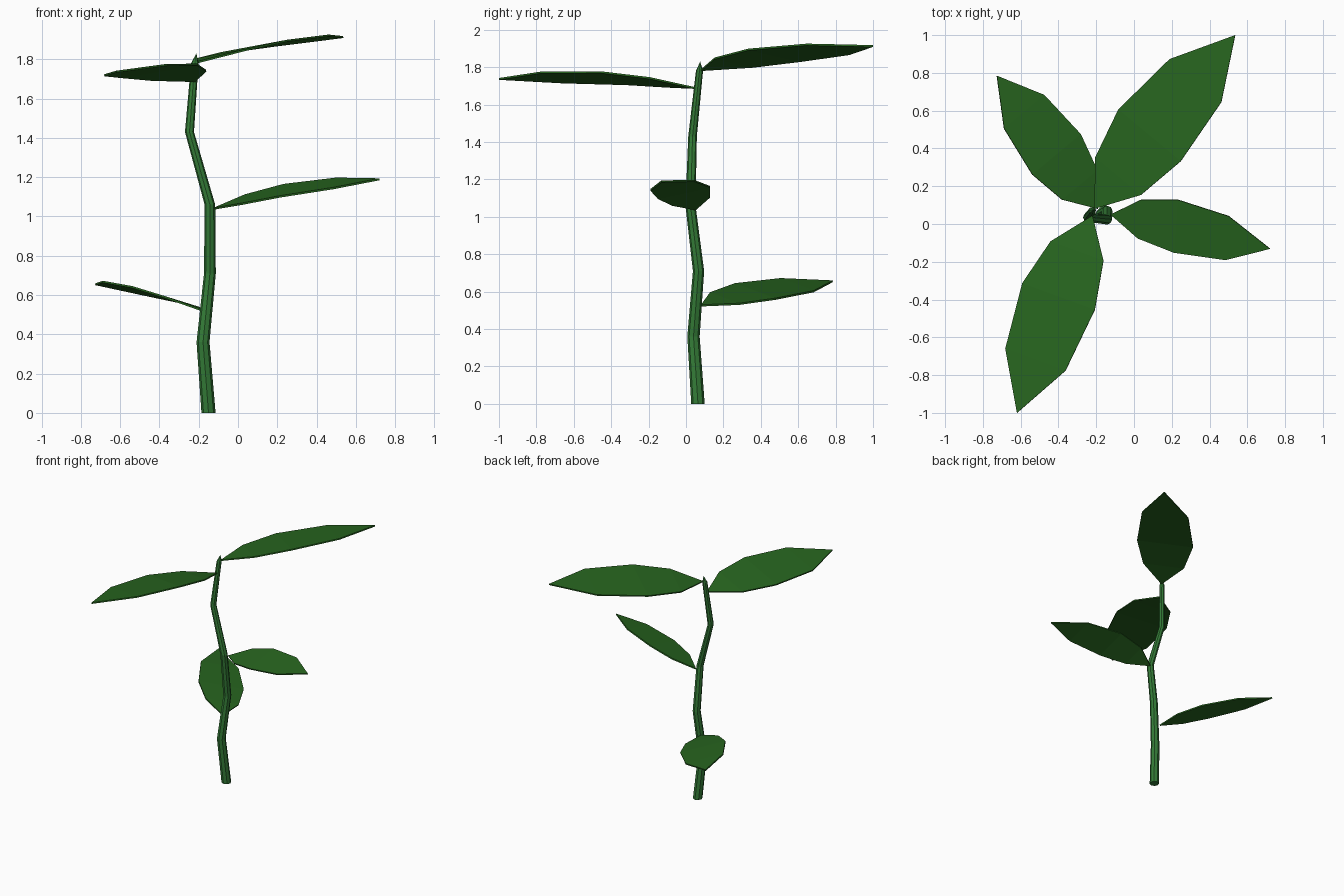
import bpy, bmesh, math
from mathutils import Vector

if "Cube" in bpy.data.objects:
    bpy.data.objects.remove(bpy.data.objects["Cube"])


def material(name, color):
    m = bpy.data.materials.new(name)
    m.diffuse_color = color
    m.use_nodes = True
    m.node_tree.nodes["Principled BSDF"].inputs["Base Color"].default_value = m.diffuse_color
    return m


def finish(name, bm, mat):
    bmesh.ops.recalc_face_normals(bm, faces=bm.faces[:])
    mesh = bpy.data.meshes.new(name)
    bm.to_mesh(mesh)
    bm.free()
    mesh.materials.append(mat)
    obj = bpy.data.objects.new(name, mesh)
    bpy.context.collection.objects.link(obj)
    return obj


def make_stem(path, tip, mat, sides=8):
    bm = bmesh.new()
    rings = []
    for x, y, z, r in path:
        angles = [2 * math.pi * i / sides for i in range(sides)]
        rings.append([bm.verts.new((x + r * math.cos(a), y + r * math.sin(a), z))
                      for a in angles])
    for a, b in zip(rings, rings[1:]):
        for i in range(sides):
            j = (i + 1) % sides
            bm.faces.new((a[i], a[j], b[j], b[i]))
    # closed base and pointed bud
    bm.faces.new(rings[0][::-1])
    top = bm.verts.new(tip)
    for i in range(sides):
        bm.faces.new((rings[-1][i], rings[-1][(i + 1) % sides], top))
    return finish("stem", bm, mat)


# leaf outline: position along leaf, relative half width, relative bow
PROFILE = [(0.18, 0.73, 0.65), (0.41, 1.0, 1.0), (0.73, 0.83, 0.65)]


def make_leaf(name, base, tip, side, bow, mat):
    base, tip, side, bow = map(Vector, (base, tip, side, bow))
    bm = bmesh.new()
    pairs = []
    for t, w, b in PROFILE:
        mid = base.lerp(tip, t) + bow * b
        pairs.append((bm.verts.new(mid - side * w), bm.verts.new(mid + side * w)))
    start, end = bm.verts.new(base), bm.verts.new(tip)
    bm.faces.new((start, pairs[0][1], pairs[0][0]))
    for p, q in zip(pairs, pairs[1:]):
        bm.faces.new((p[0], p[1], q[1], q[0]))
    bm.faces.new((pairs[-1][0], pairs[-1][1], end))
    obj = finish(name, bm, mat)
    # upper side faces up, thin blade below it
    if sum(p.normal.z for p in obj.data.polygons) < 0:
        obj.data.flip_normals()
    blade = obj.modifiers.new("blade", "SOLIDIFY")
    blade.thickness = 0.01
    blade.offset = -1
    return obj


stem_green = material("stem_green", (0.034, 0.2, 0.038, 1))
leaf_green = material("leaf_green", (0.02, 0.128, 0.0135, 1))

# crooked tapering stem: x, y, z, radius
make_stem([(-0.15, 0.064, 0, 0.036), (-0.178, 0.04, 0.36, 0.033),
           (-0.143, 0.067, 0.71, 0.03), (-0.143, 0.024, 1.06, 0.027),
           (-0.247, 0.035, 1.43, 0.023), (-0.22, 0.072, 1.78, 0.019)],
          (-0.212, 0.076, 1.83), stem_green)

# leaves: base, tip, half-width vector, bow
make_leaf("lower_leaf", (-0.19, 0.08, 0.53), (-0.725, 0.785, 0.66),
          (0.128, 0.107, -0.04), (0, 0, 0.022), leaf_green)
make_leaf("middle_leaf", (-0.125, 0.05, 1.044), (0.72, -0.132, 1.194),
          (0.01, 0.14, 0.03), (0, 0.012, 0.03), leaf_green)
make_leaf("front_top_leaf", (-0.22, 0.045, 1.694), (-0.62, -1.0, 1.742),
          (0.192, -0.07, 0.032), (-0.016, 0, 0.032), leaf_green)
make_leaf("back_top_leaf", (-0.21, 0.08, 1.789), (0.535, 1.0, 1.918),
          (0.165, -0.137, 0.031), (-0.014, 0.012, 0.026), leaf_green)
